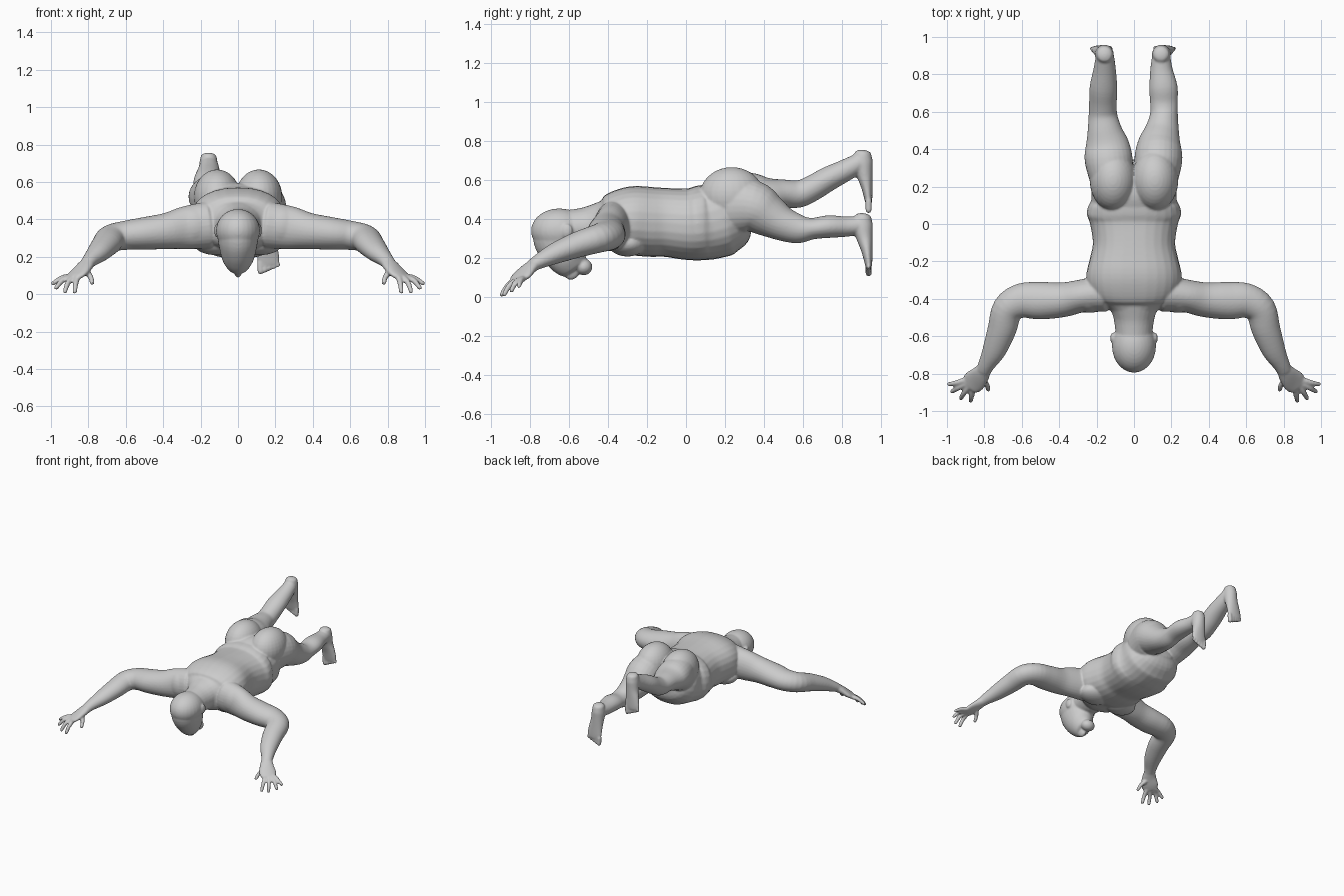
import bpy, bmesh, math
from mathutils import Vector, Matrix

SEG = 28
body = bmesh.new()


def catmull(p0, p1, p2, p3, t):
    return [0.5 * (2*b + (c-a)*t + (2*a-5*b+4*c-d)*t*t + (3*b-a-3*c+d)*t**3)
            for a, b, c, d in zip(p0, p1, p2, p3)]


def tube(pts, up=(0, 0, 1), cap=1.0, power=2.0, steps=4):
    """Smooth limb through (x, y, z, half width, half height) with round ends."""
    n = len(pts)
    path = []
    for i in range(n - 1):
        q = [pts[max(i-1, 0)], pts[i], pts[i+1], pts[min(i+2, n-1)]]
        path += [catmull(*q, s / steps) for s in range(steps)]
    path.append(list(pts[-1]))
    pos = [Vector(p[:3]) for p in path]
    tan = [(pos[min(i+1, len(pos)-1)] - pos[max(i-1, 0)]).normalized()
           for i in range(len(pos))]
    stations = [(pos[i], tan[i], path[i][3], path[i][4]) for i in range(len(pos))]

    def dome(st, sign):
        p, t, a, b = st
        r = min(a, b) * cap
        return [(p + t * sign * r * math.sin(u), t, a * math.cos(u), b * math.cos(u))
                for u in (0.5, 0.95, 1.3, 1.5)]
    stations = dome(stations[0], -1)[::-1] + stations + dome(stations[-1], 1)
    rings = []
    for p, t, a, b in stations:
        side = t.cross(Vector(up)).normalized()
        top = side.cross(t)
        ring = []
        for k in range(SEG):
            c, s = math.cos(2*math.pi*k/SEG), math.sin(2*math.pi*k/SEG)
            e = 2 / power
            ring.append(body.verts.new(p + side * a * math.copysign(abs(c)**e, c)
                                       + top * b * math.copysign(abs(s)**e, s)))
        rings.append(ring)
    faces = [body.faces.new((r[k], r[(k+1) % SEG], q[(k+1) % SEG], q[k]))
             for r, q in zip(rings, rings[1:]) for k in range(SEG)]
    faces += [body.faces.new(rings[0]), body.faces.new(rings[-1])]
    bmesh.ops.recalc_face_normals(body, faces=faces)


def blob(c, r, bm=None):
    m = Matrix.Translation(c) @ Matrix.Diagonal((*r, 1))
    bmesh.ops.create_uvsphere(bm or body, u_segments=28, v_segments=18, radius=1, matrix=m)


def finish(bm, name):
    me = bpy.data.meshes.new(name)
    bm.to_mesh(me)
    bm.free()
    for f in me.polygons:
        f.use_smooth = True
    ob = bpy.data.objects.new(name, me)
    bpy.context.collection.objects.link(ob)
    return ob


# torso: y, top z, bottom z, half width
torso = [(-.46, .485, .26, .13), (-.41, .51, .235, .20), (-.34, .55, .225, .245),
         (-.27, .57, .215, .255), (-.18, .565, .207, .235), (-.1, .56, .207, .22),
         (0, .558, .192, .235), (.05, .565, .188, .252), (.09, .575, .19, .247),
         (.13, .58, .195, .228), (.2, .60, .215, .225), (.26, .58, .26, .19),
         (.30, .53, .34, .12)]
tube([(0, y, (t+b)/2, w, (t-b)/2) for y, t, b, w in torso], cap=.3, power=2.3)

# neck and head
tube([(0, -.62, .355, .095, .09), (0, -.5, .36, .11, .105), (0, -.4, .39, .15, .11)], cap=.4)
blob((0, -.65, .34), (.118, .145, .115))
tube([(0, -.65, .37, .105, .138), (0, -.645, .30, .108, .138), (0, -.625, .24, .098, .122),
      (0, -.6, .19, .084, .1), (0, -.575, .155, .06, .078)], up=(0, 1, 0), cap=.3)
blob((0, -.59, .132), (.024, .042, .043))       # nose
blob((0, -.525, .155), (.052, .045, .042))      # chin
blob((0, -.645, .172), (.07, .03, .03))         # brow

for s in (-1, 1):
    # ear, chest, shoulder, buttock
    blob((s*.114, -.61, .34), (.013, .028, .036))
    blob((s*.115, -.3, .275), (.125, .1, .066))
    blob((s*.235, -.385, .365), (.11, .09, .11))
    blob((s*.112, .235, .52), (.125, .165, .147))
    # arm
    arm = [(.16, -.37, .37, .10, .125), (.28, -.385, .355, .088, .115),
           (.38, -.405, .338, .093, .097), (.5, -.41, .325, .1, .087),
           (.6, -.41, .315, .093, .078), (.675, -.455, .30, .083, .073),
           (.705, -.56, .268, .077, .066), (.745, -.67, .225, .064, .054),
           (.785, -.745, .188, .046, .04), (.805, -.785, .165, .04, .032)]
    tube([(s*x, *r) for x, *r in arm], cap=.4)
    # hand
    palm = [(.80, -.775, .17, .04, .032), (.825, -.81, .143, .053, .028),
            (.855, -.842, .112, .063, .023), (.878, -.865, .092, .054, .018)]
    tube([(s*x, *r) for x, *r in palm], cap=.6)
    fingers = [((.905, -.835, .095), (.945, -.848, .085), (.989, -.857, .058)),
               ((.9, -.853, .09), (.94, -.876, .073), (.972, -.895, .035)),
               ((.885, -.87, .088), (.91, -.905, .06), (.925, -.932, .015)),
               ((.86, -.88, .088), (.868, -.918, .055), (.873, -.945, .013)),
               ((.81, -.83, .12), (.787, -.86, .09), (.78, -.885, .06))]
    for f in fingers:
        tube([(s*x, y, z, r, r) for (x, y, z), r in zip(f, (.016, .0145, .012))])

# legs: the left one is raised
leg_low = [(.12, .22, .47, .11, .15), (.13, .34, .465, .128, .135), (.135, .42, .42, .117, .112),
           (.15, .5, .375, .092, .088), (.16, .58, .35, .075, .074), (.16, .65, .352, .074, .055),
           (.157, .73, .362, .076, .058), (.147, .82, .362, .061, .052), (.145, .89, .368, .05, .048)]
leg_high = [(-.12, .22, .5, .11, .15), (-.135, .34, .52, .128, .12), (-.143, .42, .522, .118, .092),
            (-.157, .5, .53, .093, .074), (-.166, .58, .53, .077, .07), (-.166, .65, .56, .074, .066),
            (-.163, .73, .607, .074, .063), (-.157, .82, .652, .061, .056), (-.155, .89, .69, .05, .05)]
foot = [(.145, .908, .41, .043, .044), (.146, .905, .365, .05, .054), (.15, .917, .30, .05, .041),
        (.158, .928, .24, .056, .029), (.163, .935, .185, .06, .021), (.166, .937, .16, .056, .017)]
for s, dx, dz, leg in ((1, 0, 0, leg_low), (-1, .012, .325, leg_high)):
    tube(leg, cap=.5)
    tube([(s*(x+dx), y, z+dz, a, b) for x, y, z, a, b in foot], up=(0, 1, 0), cap=.5)
    # toes
    for i in range(5):
        x, r = .118 + i*.0235, .0165 - i*.0015
        tip = .122 + i*.008
        tube([(s*(x+dx), .937, .17+dz, r, r), (s*(x+dx+.003), .937, tip+dz, r, r)], up=(0, 1, 0))

# fuse the limbs into one skin
skin = finish(body, "body")
rm = skin.modifiers.new("fuse", 'REMESH')
rm.mode = 'VOXEL'
rm.voxel_size = .007
rm.use_smooth_shade = True
sm = skin.modifiers.new("soften", 'SMOOTH')
sm.factor = .5
sm.iterations = 4

# eyes
eyes = bmesh.new()
for s in (-1, 1):
    blob((s*.037, -.622, .152), (.016, .016, .014), eyes)
finish(eyes, "eyes")
